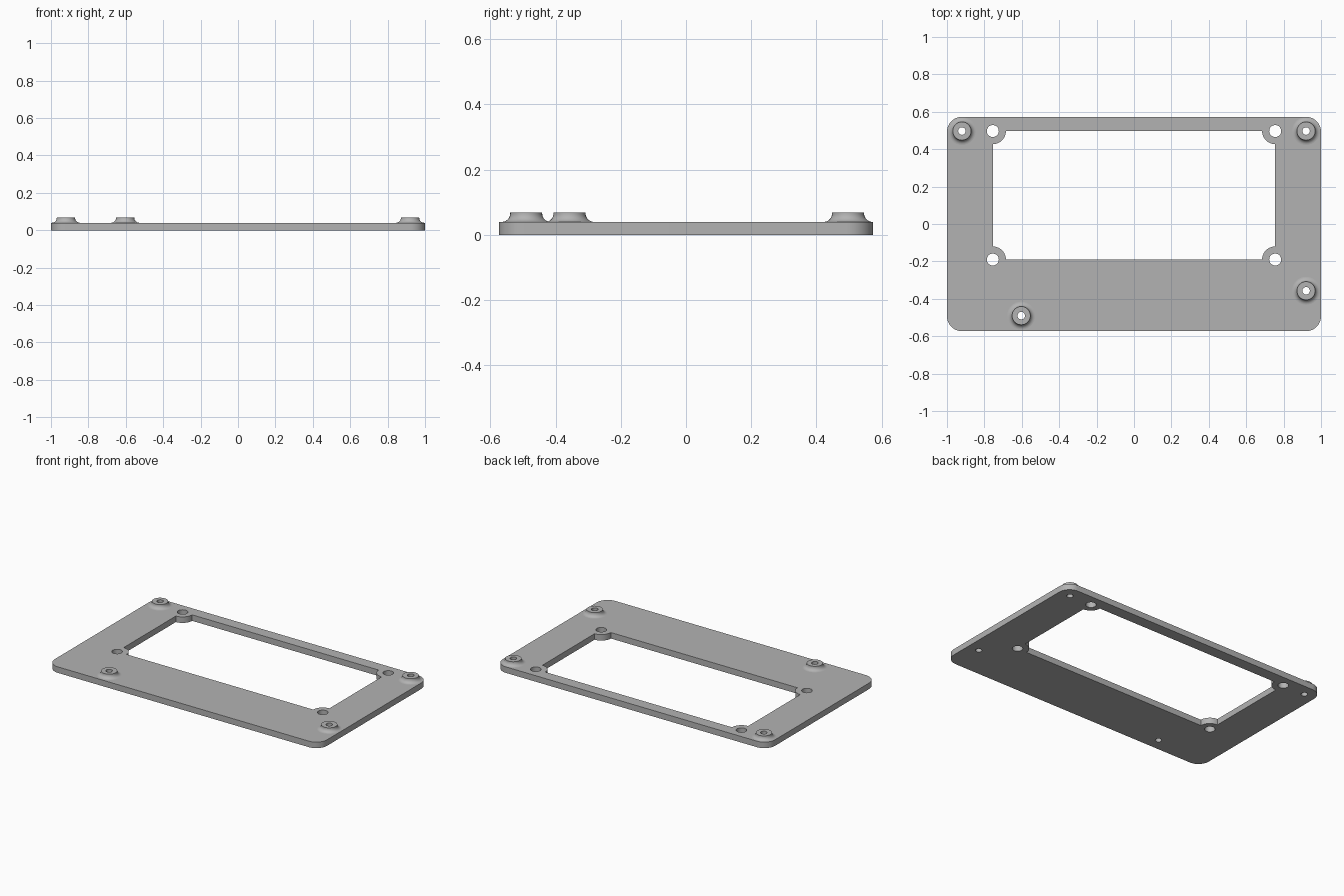
import bpy, bmesh
from math import sin, cos, pi
from mathutils import Matrix, Vector

cube = bpy.data.objects.get("Cube")
if cube:
    bpy.data.objects.remove(cube, do_unlink=True)

HALF_X, HALF_Y, THICK, CORNER = 1.0, 0.573, 0.04, 0.08
WIN_X, WIN_LOW, WIN_HIGH = 0.755, -0.19, 0.497
TAB_R, MOUNT_R, BORE_R = 0.07, 0.032, 0.02
BOSS_R, BOSS_TOP, FLARE = 0.049, 0.068, 0.026
BOSSES = [(-0.92, 0.497), (0.92, 0.497), (0.92, -0.357), (-0.603, -0.49)]

grey = bpy.data.materials.new("plain grey")
grey.use_nodes = True
colour = (0.45, 0.45, 0.45, 1)
grey.diffuse_color = colour
grey.node_tree.nodes["Principled BSDF"].inputs["Base Color"].default_value = colour


def arc(cx, cy, r, start, end, n=12):
    """Points on an arc, ends included."""
    return [(cx + r * cos(start + (end - start) * i / n),
             cy + r * sin(start + (end - start) * i / n)) for i in range(n + 1)]


def circle(cx, cy, r, n=32):
    return arc(cx, cy, r, 0, 2 * pi, n)[:-1]


def finish(name, bm):
    """Turn a bmesh into a smooth-shaded part with sharp edges kept."""
    bmesh.ops.remove_doubles(bm, verts=bm.verts, dist=0.0001)
    bmesh.ops.recalc_face_normals(bm, faces=bm.faces)
    mesh = bpy.data.meshes.new(name)
    bm.to_mesh(mesh)
    bm.free()
    mesh.materials.append(grey)
    obj = bpy.data.objects.new(name, mesh)
    bpy.context.collection.objects.link(obj)
    bpy.ops.object.select_all(action="DESELECT")
    obj.select_set(True)
    bpy.context.view_layer.objects.active = obj
    bpy.ops.object.shade_smooth_by_angle(angle=pi / 6)
    return obj


# Plate outline with rounded corners, window with corner tabs, and holes
corners = [(1, 1), (-1, 1), (-1, -1), (1, -1)]
outline, window, loops = [], [], []
for i, (sx, sy) in enumerate(corners):
    a = i * pi / 2
    outline += arc(sx * (HALF_X - CORNER), sy * (HALF_Y - CORNER), CORNER, a, a + pi / 2)
    wx, wy = sx * WIN_X, WIN_HIGH if sy > 0 else WIN_LOW
    window += arc(wx, wy, TAB_R, a + 1.5 * pi, a + pi)
    loops.append(circle(wx, wy, MOUNT_R))
loops += [outline, window] + [circle(x, y, BORE_R) for x, y in BOSSES]

curve = bpy.data.curves.new("plate_profile", "CURVE")
curve.dimensions = "2D"
curve.fill_mode = "BOTH"
curve.extrude = THICK / 2
for pts in loops:
    spline = curve.splines.new("POLY")
    spline.points.add(len(pts) - 1)
    spline.use_cyclic_u = True
    for p, (x, y) in zip(spline.points, pts):
        p.co = (x, y, 0, 1)
profile = bpy.data.objects.new("plate_profile", curve)
bpy.context.collection.objects.link(profile)
bpy.context.view_layer.update()
solid = bpy.data.meshes.new_from_object(
    profile.evaluated_get(bpy.context.evaluated_depsgraph_get()))
bpy.data.objects.remove(profile, do_unlink=True)
bm = bmesh.new()
bm.from_mesh(solid)
bpy.data.meshes.remove(solid)
bmesh.ops.translate(bm, verts=bm.verts, vec=(0, 0, THICK / 2))
finish("frame_plate", bm)

# Bored standoffs with a concave flare into the plate
section = [(BORE_R, THICK), (BORE_R, BOSS_TOP), (BOSS_R, BOSS_TOP)]
section += arc(BOSS_R + FLARE, THICK + FLARE, FLARE, pi, 1.5 * pi, 8)
for i, (x, y) in enumerate(BOSSES):
    bm = bmesh.new()
    verts = [bm.verts.new((r, 0, z)) for r, z in section]
    edges = [bm.edges.new(pair) for pair in zip(verts, verts[1:])]
    bmesh.ops.spin(bm, geom=verts + edges, cent=(0, 0, 0), axis=(0, 0, 1),
                   angle=2 * pi, steps=32)
    bmesh.ops.remove_doubles(bm, verts=bm.verts, dist=0.0001)
    bmesh.ops.recalc_face_normals(bm, faces=bm.faces)
    # An open shell: make sure the top ring faces up
    top = max(bm.faces, key=lambda f: f.calc_center_median().z)
    flip = top.normal.z < 0
    boss = finish(f"standoff_{i + 1}", bm)
    if flip or max(boss.data.polygons, key=lambda p: p.center.z).normal.z < 0:
        boss.data.flip_normals()
    boss.location = (x, y, 0)
